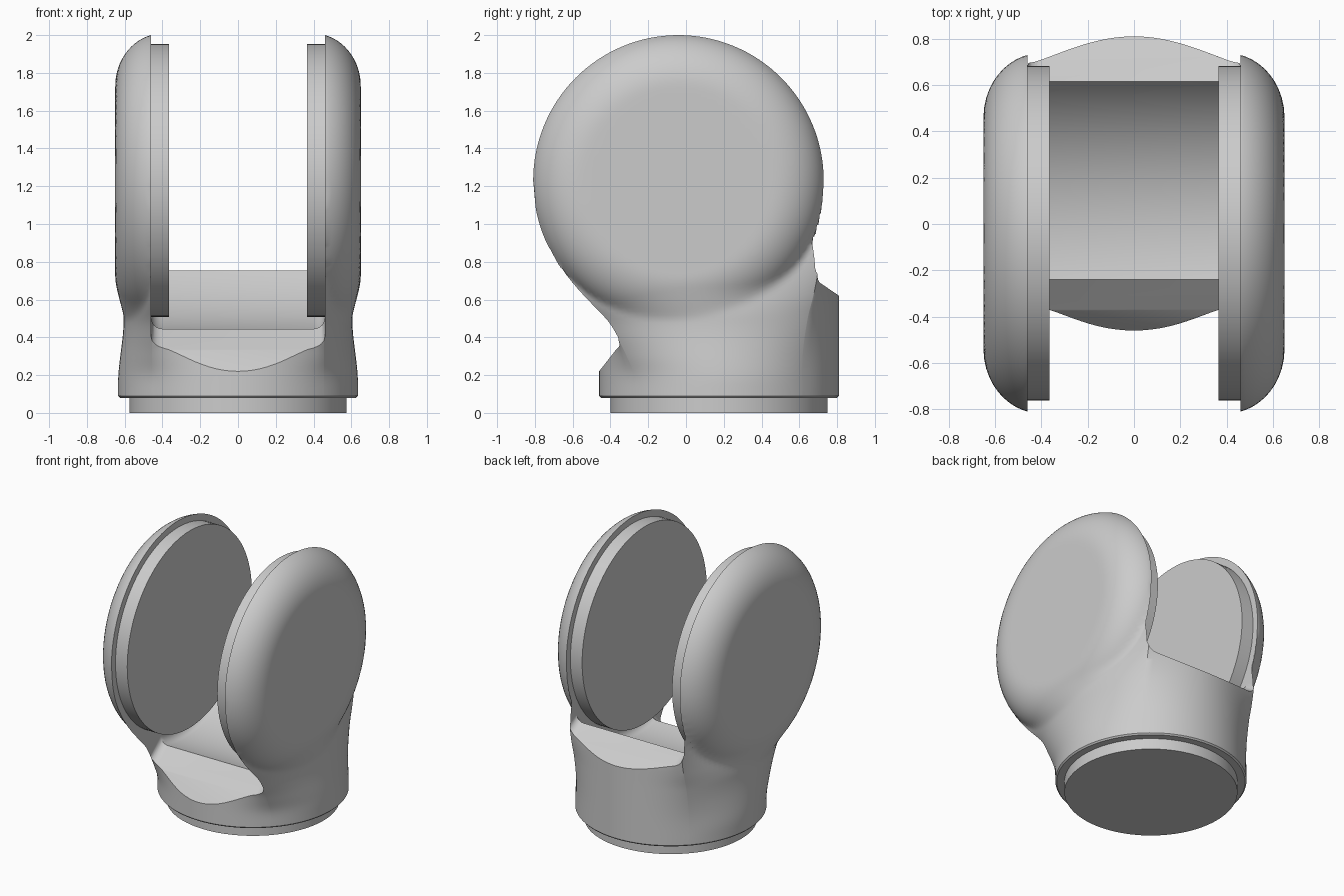
import bpy, bmesh, math

cube = bpy.data.objects.get("Cube")
if cube:
    bpy.data.objects.remove(cube)

mat = bpy.data.materials.new("plain_grey")
mat.use_nodes = True
GREY = (0.6, 0.6, 0.6, 1)
mat.diffuse_color = GREY
mat.node_tree.nodes["Principled BSDF"].inputs["Base Color"].default_value = GREY

CY, CZ, CR = -0.04, 1.23, 0.77      # cheek centre and radius
BY, BR = 0.175, 0.635               # base centre and radius
EDGE, GAP = 0.455, 0.46             # inner edge of loft, half width of slot
HALF = math.sqrt(BR**2 - EDGE**2)


def smooth(a, b, v):
    t = min(1, max(0, (v - a) / (b - a)))
    return t * t * (3 - 2 * t)


def curve(pts, v):
    """Smooth interpolation through a few points."""
    n = len(pts)
    i = max(j for j in range(n - 1) if j == 0 or pts[j][0] <= v)

    def slope(j):
        a, b = pts[max(j - 1, 0)], pts[min(j + 1, n - 1)]
        return (b[1] - a[1]) / (b[0] - a[0])
    (x0, y0), (x1, y1) = pts[i], pts[i + 1]
    d = x1 - x0
    t = (v - x0) / d
    s = t * t * (3 - 2 * t)
    return (y0 + (y1 - y0) * s + d * t * (1 - t) ** 2 * slope(i)
            - d * t * t * (1 - t) * slope(i + 1))


def finish(name, bm, angle=35):
    bmesh.ops.recalc_face_normals(bm, faces=bm.faces)
    me = bpy.data.meshes.new(name)
    bm.to_mesh(me)
    bm.free()
    me.materials.append(mat)
    ob = bpy.data.objects.new(name, me)
    bpy.context.collection.objects.link(ob)
    shade(ob, angle)
    return ob


def shade(ob, angle=35):
    bpy.ops.object.select_all(action="DESELECT")
    ob.select_set(True)
    bpy.context.view_layer.objects.active = ob
    bpy.ops.object.shade_smooth_by_angle(angle=math.radians(angle))


def loft(name, rings):
    bm = bmesh.new()
    rows = [[bm.verts.new(p) for p in r] for r in rings]
    n = len(rows[0])
    for a, b in zip(rows, rows[1:]):
        for i in range(n):
            j = (i + 1) % n
            bm.faces.new((a[i], a[j], b[j], b[i]))
    bm.faces.new(rows[0][::-1])
    bm.faces.new(rows[-1])
    return finish(name, bm)


# Front and back outline of the fork leg, from the base up to the cheek
FRONT = [(0.08, -0.268), (0.2, -0.275), (0.3, -0.315), (0.38, -0.355), (0.48, -0.415),
         (0.57, -0.5), (0.67, -0.595), (0.78, -0.682), (1, -0.78), (1.23, -0.81)]
BACK = [(0.08, 0.618), (0.3, 0.618), (0.5, 0.645), (0.62, 0.675), (0.75, 0.698),
        (0.85, 0.702), (1, 0.715), (1.23, 0.73)]


def dome(r):
    """Cheek surface distance from the middle plane."""
    rim = 0.40 + 0.25 * math.sqrt(max(0, 1 - (max(r - 0.5, 0) / 0.278) ** 2))
    return max(0.3, min(0.68 - 0.03 * (r / 0.57) ** 2, rim))


def ring(z, shrink=1.0):
    if z < CZ:
        yf, yb = curve(FRONT, z), curve(BACK, z)
    else:
        h = math.sqrt(CR**2 - (z - CZ) ** 2)
        yf, yb = CY - h, CY + h
    fade = smooth(0.5, 1.1, z)
    side = []
    for i in range(41):
        s = -math.cos(math.pi * i / 40)
        y = (yf + yb) / 2 + s * (yb - yf) / 2
        leg = math.sqrt(BR**2 - (s * HALF) ** 2) - 0.03 * smooth(0.15, 0.5, z) * (1 - s * s)
        leg += (EDGE - leg) * fade
        cheek = dome(math.hypot(y - CY, z - CZ))
        k = 0.08 * (1 - s * s) * (1 - fade) + 1e-6
        blend = max(k - abs(leg - cheek), 0) ** 2 / (4 * k)
        side.append((max(EDGE, leg, cheek) + blend if 0 < i < 40 else EDGE, y))
    cap = []
    flat = smooth(0.65, 0.95, z)
    for i in range(1, 24):
        x = EDGE * (1 - i / 12)
        arc = math.sqrt(BR**2 - x * x)
        y = BY + arc + (yb - BY - HALF) * (x / EDGE) ** 4
        yo = BY - arc + (yf - BY + HALF) * (x / EDGE) ** 4
        cap.append((x, y + (yb - y) * flat, yo + (yf - yo) * flat))
    pts = side + [(x, y) for x, y, _ in cap]
    pts += [(-x, y) for x, y in side[::-1]] + [(x, y) for x, _, y in cap[::-1]]
    return [(x * shrink, BY + (y - BY) * shrink, z) for x, y in pts]


# Fork body: round base flowing into two domed cheeks
levels = [0.09 + (CZ - 0.09) * i / 56 for i in range(56)]
levels += [CZ + CR * math.sin(math.pi / 2 * i / 32) for i in range(32)] + [CZ + CR * 0.9999]
body = loft("fork_body", [ring(0.08, 0.985)] + [ring(z) for z in levels])

# Slot cutter: concave floor with sloping lips front and back
R = 0.81
a0, a1 = math.asin((-0.24 - CY) / R), math.asin((0.615 - CY) / R)
floor = [(-1.2, 0.02), (-0.5, 0.17), (-0.46, 0.22), (-0.37, 0.335)]
for i in range(33):
    a = a0 + (a1 - a0) * i / 32
    floor.append((CY + R * math.sin(a), CZ - R * math.cos(a)))
floor += [(0.81, 0.62), (1.2, 0.37), (1.2, 2.5), (-1.2, 2.5)]
FILLET = 0.06
steps = [math.sin(math.pi / 2 * i / 6) for i in range(7)]
half = [(GAP - FILLET * (1 - t), FILLET * (1 - math.sqrt(1 - t * t))) for t in steps]
rows = [(-x, l) for x, l in half[::-1]] + half
cutter = loft("slot_cutter", [[(x, y, z + (l if z < 1 else 0)) for y, z in floor]
                              for x, l in rows])
cutter.hide_render = True
mod = body.modifiers.new("slot", "BOOLEAN")
mod.operation = "DIFFERENCE"
mod.solver = "EXACT"
mod.object = cutter
bpy.context.view_layer.objects.active = body
bpy.ops.object.modifier_apply(modifier="slot")
bpy.data.objects.remove(cutter)
shade(body)


def disc(name, radius, lo, hi, axis, centre):
    """Straight round plate along x or z."""
    rings = []
    for d in (lo, hi):
        r = []
        for i in range(96):
            a = 2 * math.pi * i / 96
            u, v = radius * math.cos(a), radius * math.sin(a)
            r.append((d, centre[0] + u, centre[1] + v) if axis == "x"
                     else (centre[0] + u, centre[1] + v, d))
        rings.append(r)
    return loft(name, rings)


# Inner pads on each cheek, and the foot under the base
for label, s in (("left", 1), ("right", -1)):
    disc(label + "_inner_pad", 0.722, s * 0.365, s * 0.475, "x", (CY, CZ))
disc("foot", 0.575, 0, 0.1, "z", (0, BY))
